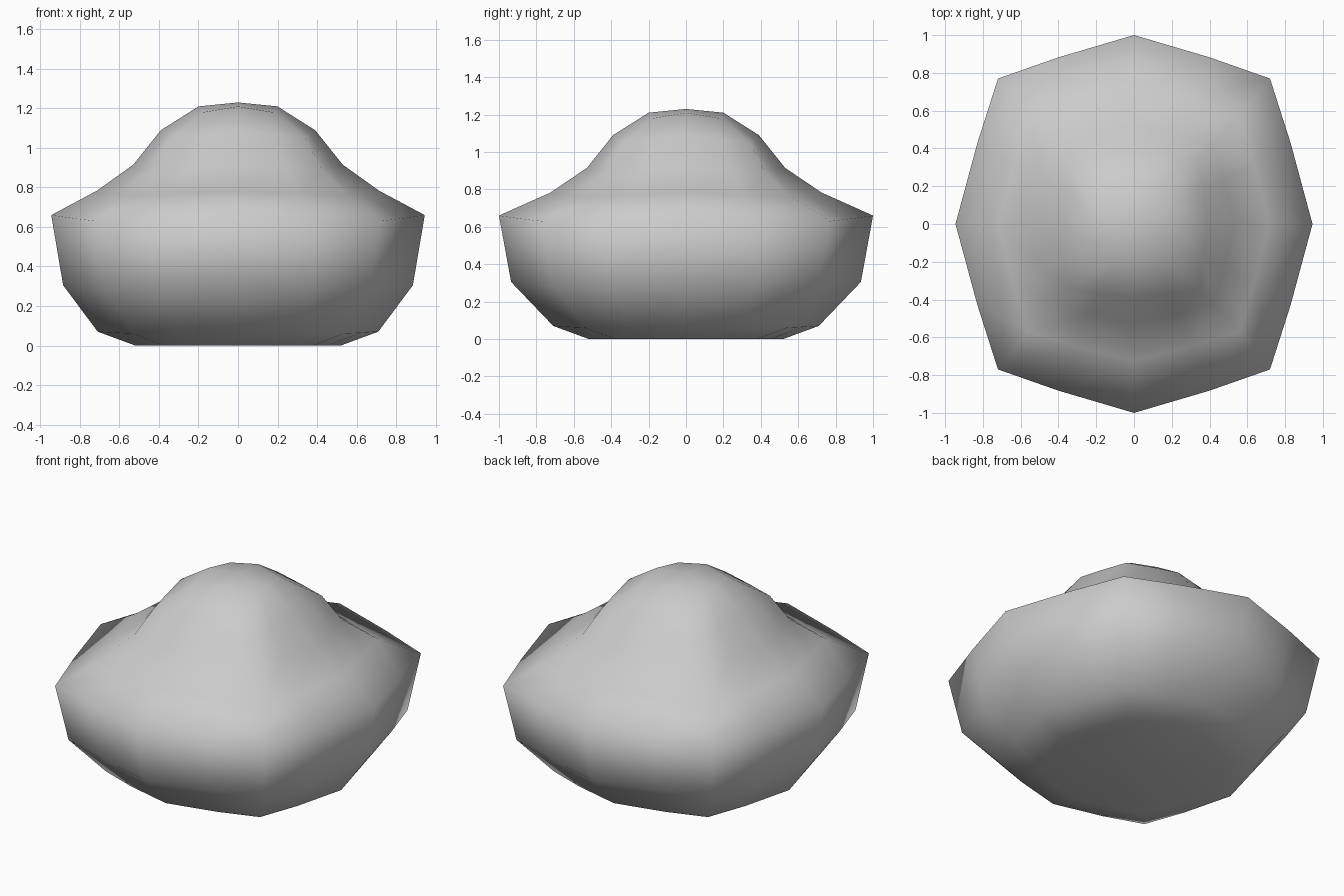
import bpy, bmesh

if "Cube" in bpy.data.objects:
    bpy.data.objects.remove(bpy.data.objects["Cube"])

# Ring profile, bottom to top:
# (side x, side y, side z, corner x, corner y, corner z, bulge of in-between points)
rings = [
    (0.52, 0.52, 0.00, 0.38, 0.38, 0.00, 1.02),
    (0.71, 0.71, 0.07, 0.53, 0.54, 0.06, 1.02),
    (0.885, 0.935, 0.305, 0.67, 0.71, 0.285, 1.01),
    (0.945, 1.00, 0.66, 0.72, 0.77, 0.63, 1.01),   # widest rim
    (0.715, 0.725, 0.783, 0.56, 0.57, 0.755, 1.01),
    (0.53, 0.53, 0.915, 0.42, 0.42, 0.895, 1.02),  # neck of the knob
    (0.39, 0.39, 1.09, 0.34, 0.34, 1.05, 1.01),
    (0.20, 0.20, 1.21, 0.18, 0.18, 1.18, 1.00),
]


def ring_points(sx, sy, sz, cx, cy, cz, bulge):
    """16 points: side middles, corners and the points between them."""
    t = 0.55
    a = (sx, 0, sz)
    b = ((sx + (cx - sx) * t) * bulge, cy * t * bulge, sz + (cz - sz) * t)
    c = (cx, cy, cz)
    d = (cx * t * bulge, (sy + (cy - sy) * t) * bulge, b[2])
    e = (0, sy, sz)
    quarter = [a, b, c, d, e]
    half = quarter + [(-x, y, z) for x, y, z in reversed(quarter[:-1])]
    return half + [(x, -y, z) for x, y, z in reversed(half[1:-1])]


bm = bmesh.new()
loops = [[bm.verts.new(p) for p in ring_points(*r)] for r in rings]
n = 16

# Side walls
for lo, hi in zip(loops, loops[1:]):
    for i in range(n):
        j = (i + 1) % n
        bm.faces.new((lo[i], lo[j], hi[j], hi[i]))

# Flat base and rounded top cap
base = bm.verts.new((0, 0, 0))
tip = bm.verts.new((0, 0, 1.23))
for i in range(n):
    j = (i + 1) % n
    bm.faces.new((loops[0][j], loops[0][i], base))
    bm.faces.new((loops[-1][i], loops[-1][j], tip))

bmesh.ops.recalc_face_normals(bm, faces=bm.faces)
for f in bm.faces:
    f.smooth = True

mesh = bpy.data.meshes.new("rounded_body_with_knob")
bm.to_mesh(mesh)
bm.free()
body = bpy.data.objects.new("rounded_body_with_knob", mesh)
bpy.context.collection.objects.link(body)
